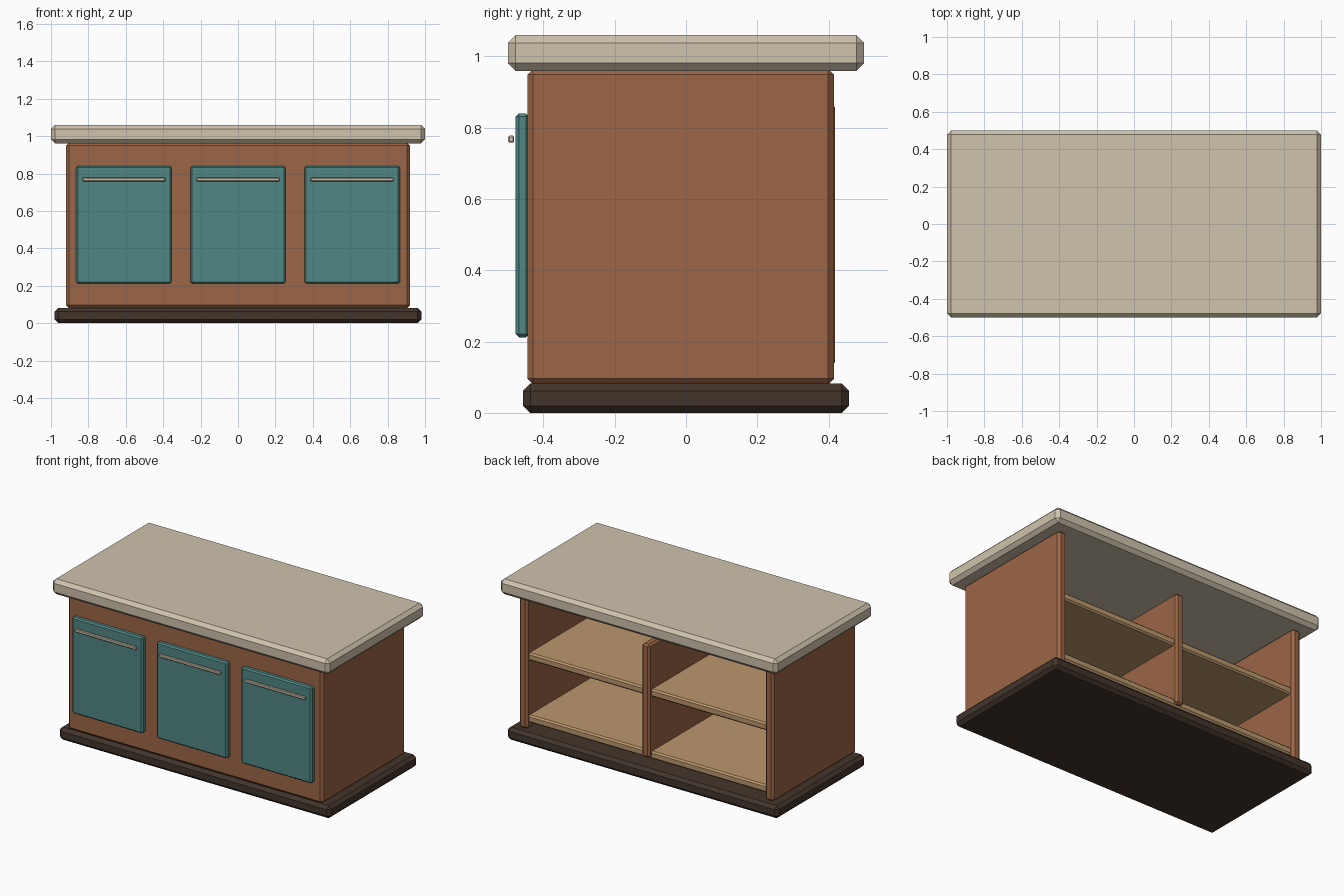
import bpy
import bmesh
from mathutils import Vector

default = bpy.data.objects.get("Cube")
if default:
    bpy.data.objects.remove(default, do_unlink=True)


def linear(c):
    c /= 255
    return c / 12.92 if c <= 0.04045 else ((c + 0.055) / 1.055) ** 2.4


def material(name, r, g, b):
    mat = bpy.data.materials.new(name)
    colour = (linear(r), linear(g), linear(b), 1)
    mat.use_nodes = True
    mat.diffuse_color = colour
    bsdf = next(n for n in mat.node_tree.nodes if n.type == "BSDF_PRINCIPLED")
    bsdf.inputs["Base Color"].default_value = colour
    return mat


stone = material("pale stone", 207, 195, 173)
wood = material("red brown wood", 156, 102, 70)
teal = material("teal paint", 80, 135, 132)
pine = material("light pine", 187, 151, 108)
dark = material("dark plinth wood", 66, 53, 43)


def box(name, x, y, z, bevel, mat):
    """Chamfered box from its (min, max) extent on each axis."""
    lo, hi = Vector((x[0], y[0], z[0])), Vector((x[1], y[1], z[1]))
    bm = bmesh.new()
    bmesh.ops.create_cube(bm, size=1)
    for v in bm.verts:
        v.co = (lo + hi) / 2 + v.co * (hi - lo)
    bmesh.ops.bevel(bm, geom=bm.edges[:], offset=bevel, segments=1, affect="EDGES")
    mesh = bpy.data.meshes.new(name)
    bm.to_mesh(mesh)
    bm.free()
    mesh.materials.append(mat)
    obj = bpy.data.objects.new(name, mesh)
    bpy.context.collection.objects.link(obj)
    return obj


# Worktop and plinth
box("worktop", (-1, 1), (-0.5, 0.5), (0.96, 1.06), 0.022, stone)
box("plinth", (-0.98, 0.98), (-0.457, 0.457), (0, 0.082), 0.02, dark)

# Carcass: front panel, two sides, middle divider, open at the back
box("front_panel", (-0.92, 0.92), (-0.445, -0.395), (0.08, 0.965), 0.016, wood)
for side, s in (("right", -1), ("left", 1)):
    box(side + "_side", sorted((s * 0.857, s * 0.92)), (-0.445, 0.415),
        (0.08, 0.965), 0.016, wood)
box("divider", (-0.028, 0.028), (-0.41, 0.418), (0.13, 0.87), 0.012, wood)

# Shelves
for name, top in (("lower_shelf", 0.17), ("upper_shelf", 0.575)):
    box(name, (-0.87, 0.87), (-0.41, 0.395), (top - 0.05, top), 0.01, pine)

# Doors with bar handles
for name, cx in (("right", -0.61), ("middle", 0), ("left", 0.61)):
    box(name + "_door", (cx - 0.255, cx + 0.255), (-0.478, -0.44),
        (0.212, 0.84), 0.009, teal)
    box(name + "_handle", (cx - 0.222, cx + 0.222), (-0.499, -0.482),
        (0.758, 0.778), 0.004, stone)
